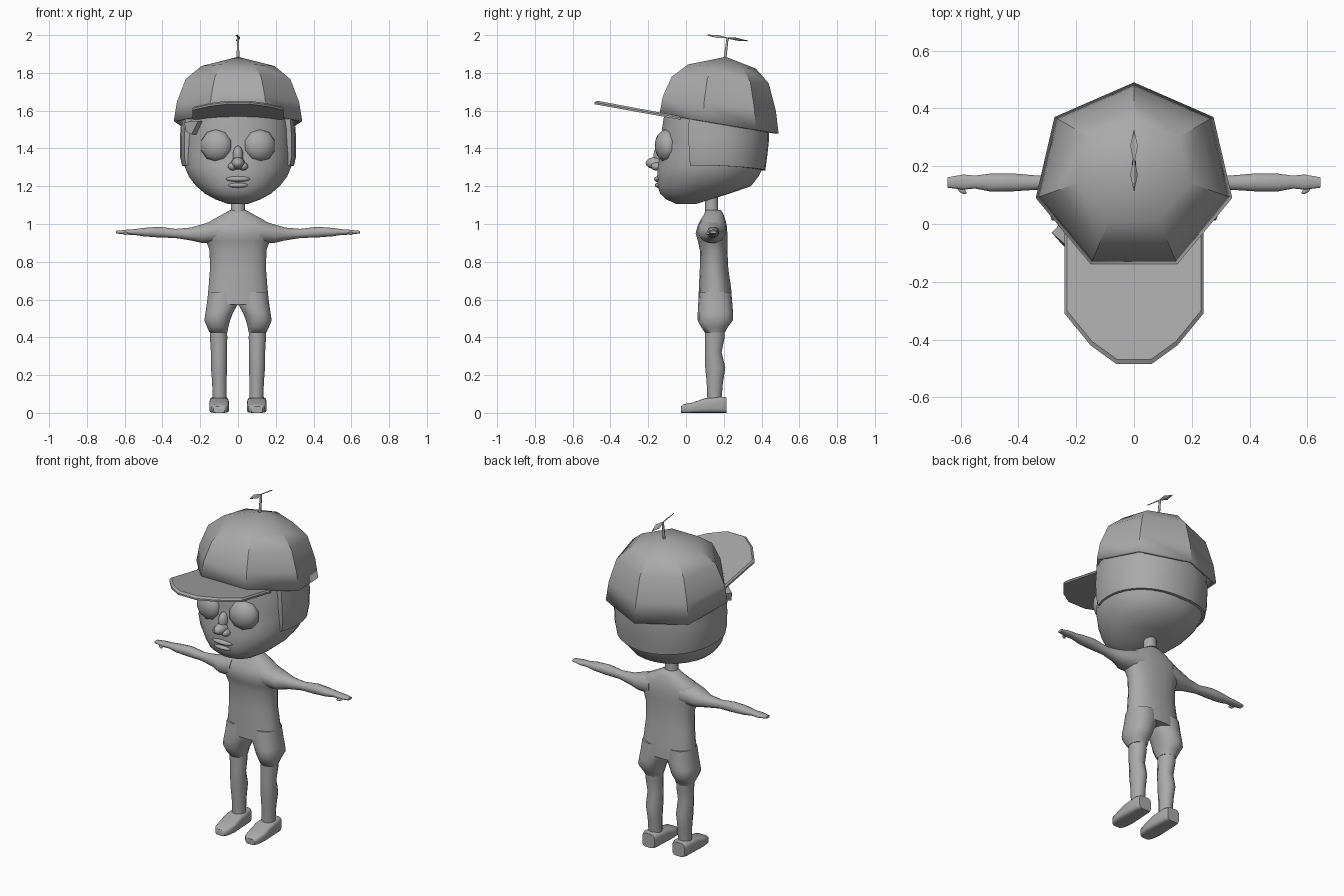
import bpy, bmesh, math
from mathutils import Vector, Matrix

if "Cube" in bpy.data.objects:
    bpy.data.objects.remove(bpy.data.objects["Cube"])

grey = bpy.data.materials.new("plain_grey")
grey.diffuse_color = (0.4, 0.4, 0.4, 1)
grey.use_nodes = True
grey.node_tree.nodes["Principled BSDF"].inputs["Base Color"].default_value = grey.diffuse_color


def finish(name, bm, angle=60):
    """Turn a bmesh into a smooth-shaded object with sharp creases."""
    bmesh.ops.recalc_face_normals(bm, faces=bm.faces)
    me = bpy.data.meshes.new(name)
    bm.to_mesh(me)
    bm.free()
    me.materials.append(grey)
    ob = bpy.data.objects.new(name, me)
    bpy.context.collection.objects.link(ob)
    bpy.ops.object.select_all(action='DESELECT')
    ob.select_set(True)
    bpy.context.view_layer.objects.active = ob
    bpy.ops.object.shade_smooth_by_angle(angle=math.radians(angle))
    return ob


def bridge(bm, rings, closed=True):
    for a, b in zip(rings, rings[1:]):
        n = len(a)
        for i in range(n if closed else n - 1):
            j = (i + 1) % n
            bm.faces.new((a[i], a[j], b[j], b[i]))


def loft(name, rows, axis='Z', n=16, power=2.3, angle=60, side=1):
    """Rows: position along axis, then low/high of the two other axes."""
    bm = bmesh.new()
    rings = []
    for t, u0, u1, v0, v1 in rows:
        ring = []
        for k in range(n):
            a = 2 * math.pi * (k + 0.5) / n
            c, s = math.cos(a), math.sin(a)
            u = (u0 + u1) / 2 + (u1 - u0) / 2 * math.copysign(abs(c) ** (2 / power), c)
            v = (v0 + v1) / 2 + (v1 - v0) / 2 * math.copysign(abs(s) ** (2 / power), s)
            p = {'Z': (u, v, t), 'X': (t, u, v), 'Y': (u, t, v)}[axis]
            ring.append(bm.verts.new((p[0] * side, p[1], p[2])))
        rings.append(ring)
    bridge(bm, rings)
    bm.faces.new(rings[0])
    bm.faces.new(rings[-1])
    return finish(name, bm, angle)


def ball(name, loc, scale, turn=0, seg=12, rings=8):
    """Ellipsoid with its poles along y."""
    bm = bmesh.new()
    bmesh.ops.create_uvsphere(bm, u_segments=seg, v_segments=rings, radius=1)
    m = (Matrix.Translation(loc) @ Matrix.Rotation(turn, 4, 'Z')
         @ Matrix.Diagonal((*scale, 1)) @ Matrix.Rotation(math.pi / 2, 4, 'X'))
    bm.transform(m)
    return finish(name, bm)


# Head: z, half width, front, back
HEAD = [(1.105, .05, -.05, .05), (1.13, .12, -.105, .13), (1.16, .175, -.138, .23),
        (1.20, .222, -.152, .345), (1.25, .262, -.155, .385), (1.30, .283, -.152, .41),
        (1.36, .29, -.14, .42), (1.43, .292, -.13, .425), (1.50, .29, -.13, .43),
        (1.62, .27, -.11, .41)]
loft("head", [(z, -w, w, f, b) for z, w, f, b in HEAD], n=24, power=2.15)

# Hair: shell round the sides and back of the head
bm = bmesh.new()
rings = []
for z, w, b in [(1.295, .27, .40), (1.295, .297, .42), (1.36, .308, .43),
                (1.45, .308, .44), (1.56, .30, .435)]:
    ring = []
    for k in range(21):
        a = math.pi * (k / 20 * 1.26 - 0.13)
        c, s = math.cos(a), math.sin(a)
        y = .14 + (b - .14) * math.copysign(abs(s) ** .93, s)
        dip = (.015 * abs(c) - .012 * max(s, 0)) if z < 1.3 else 0
        ring.append(bm.verts.new((w * math.copysign(abs(c) ** .93, c), y, z + dip)))
    rings.append(ring)
bridge(bm, rings, False)
for e in (0, -1):   # front edges folded in to the scalp
    inner = [bm.verts.new((r[e].co.x * .9, r[e].co.y, r[e].co.z)) for r in rings[1:]]
    for i in range(len(inner) - 1):
        bm.faces.new((rings[i + 1][e], rings[i + 2][e], inner[i + 1], inner[i]))
finish("hair", bm)

# Loose tuft at one temple
bm = bmesh.new()
tuft = [(-.285, -.03, 1.54), (-.21, -.095, 1.545), (-.245, -.075, 1.475), (-.275, -.04, 1.49)]
outer = [bm.verts.new(p) for p in tuft]
inner = [bm.verts.new((x * .9, y + .03, z)) for x, y, z in tuft]
bridge(bm, [outer, inner])
bm.faces.new(outer)
finish("hair_tuft", bm, 30)

# Face
for s, label in ((-1, "right"), (1, "left")):
    ball(label + "_eye", (s * .115, -.105, 1.415), (.087, .058, .087), s * .25, 10, 8)
    ball(label + "_nostril", (s * .028, -.155, 1.305), (.026, .03, .022))
ball("nose", (0, -.15, 1.322), (.036, .064, .034))
ball("nose_bridge", (0, -.135, 1.36), (.028, .038, .055))
ball("upper_lip", (0, -.145, 1.238), (.066, .024, .016))
ball("lower_lip", (0, -.143, 1.205), (.055, .022, .014))

# Cap crown: seven panels narrowing to the top
bm = bmesh.new()
BASE = [(0, .49), (.275, .37), (.34, .09), (.15, -.14), (-.15, -.14), (-.34, .09), (-.275, .37)]
rings = []
for scale, z, tilt in [(1, 1.56, -.165), (.95, 1.66, -.13), (.815, 1.775, -.07), (.57, 1.845, -.06)]:
    ring = []
    for x, y in BASE:
        yy = .21 + (y - .21) * scale
        ring.append(bm.verts.new((x * scale, yy, z + tilt * yy)))
    rings.append(ring)
bridge(bm, rings)
tip = bm.verts.new((0, .21, 1.885))
for i in range(7):
    bm.faces.new((rings[-1][i], rings[-1][(i + 1) % 7], tip))
crown = finish("cap_crown", bm, 32)
mod = crown.modifiers.new("thickness", 'SOLIDIFY')
mod.thickness = .015
mod.offset = -1

# Cap visor: sloping flat plate
bm = bmesh.new()
half = [(.24, -.03), (.24, -.31), (.15, -.42), (.06, -.485)]
edge = half + [(-x, y) for x, y in reversed(half)]
rings = []
for scale, lift in ((1, -.006), (1, .004), (.965, .012)):
    rings.append([bm.verts.new((x * scale, -.03 + (y + .03) * scale, 1.553 - .18 * y + lift))
                  for x, y in edge])
bridge(bm, rings)
bm.faces.new(rings[0])
bm.faces.new(rings[-1])
finish("cap_visor", bm, 25)

# Propeller: leaning stem and two blades
loft("propeller_stem", [(1.87, -.008, .008, .198, .214), (1.985, -.006, .006, .214, .226)], n=8, power=2)
for s, label in ((-1, "front"), (1, "back")):
    bm = bmesh.new()
    rings = []
    for d, w in ((0, .003), (.05, .013), (.105, .001)):
        y, z = .22 + s * d, 1.985 - s * d * .14
        rings.append([bm.verts.new((x, y, z + x * s * .6 + h))
                      for x, h in ((-w, 0), (0, .003), (w, 0), (0, -.003))])
    bridge(bm, rings)
    bm.faces.new(rings[0])
    bm.faces.new(rings[-1])
    finish(label + "_blade", bm, 30)

# Neck and torso
loft("neck", [(1.02, -.05, .05, .09, .18), (1.07, -.038, .038, .10, .172),
              (1.17, -.036, .036, .10, .17)], n=12, power=2)
TORSO = [(1.075, .04, .105, .185), (1.05, .085, .095, .20), (1.02, .14, .075, .21),
         (.99, .185, .06, .217), (.95, .19, .05, .22), (.91, .17, .062, .22),
         (.86, .152, .073, .22), (.76, .15, .072, .225), (.66, .158, .067, .24), (.575, .166, .065, .245)]
loft("torso", [(z, -w, w, f, b) for z, w, f, b in TORSO], n=20)

for s, label in ((-1, "right"), (1, "left")):
    # Shorts leg, running into the torso
    loft(label + "_shorts", [(.64, .002, .158, .07, .24), (.57, .002, .168, .064, .246),
                             (.53, .025, .174, .062, .249), (.49, .04, .18, .062, .248),
                             (.455, .05, .165, .08, .222), (.425, .055, .152, .10, .206)],
         n=14, side=s)
    # Lower leg
    loft(label + "_leg", [(.46, .058, .152, .10, .208), (.40, .055, .15, .10, .206),
                          (.32, .057, .145, .10, .19), (.24, .056, .145, .10, .21),
                          (.16, .06, .138, .108, .197), (.06, .06, .136, .112, .188)],
         n=12, power=2, side=s)
    # Shoe
    loft(label + "_shoe", [(-.027, .07, .13, 0, .034), (-.012, .056, .142, 0, .047),
                           (.04, .046, .152, 0, .056), (.10, .047, .152, 0, .078),
                           (.19, .05, .15, 0, .086), (.215, .06, .14, 0, .082)],
         axis='Y', n=16, power=4.5, angle=45, side=s)
    # Arm and hand
    loft(label + "_arm", [(.10, .06, .215, .90, 1.03), (.19, .075, .20, .898, 1.0),
                          (.25, .105, .182, .912, .982), (.33, .118, .168, .925, .975),
                          (.42, .112, .176, .928, .986), (.50, .112, .175, .934, .98),
                          (.55, .122, .168, .942, .973), (.59, .118, .172, .943, .97),
                          (.645, .125, .162, .95, .964)],
         axis='X', n=12, power=2.2, side=s)
    ball(label + "_thumb", (s * .595, .115, .95), (.018, .008, .008), s * .6, 8, 6)
